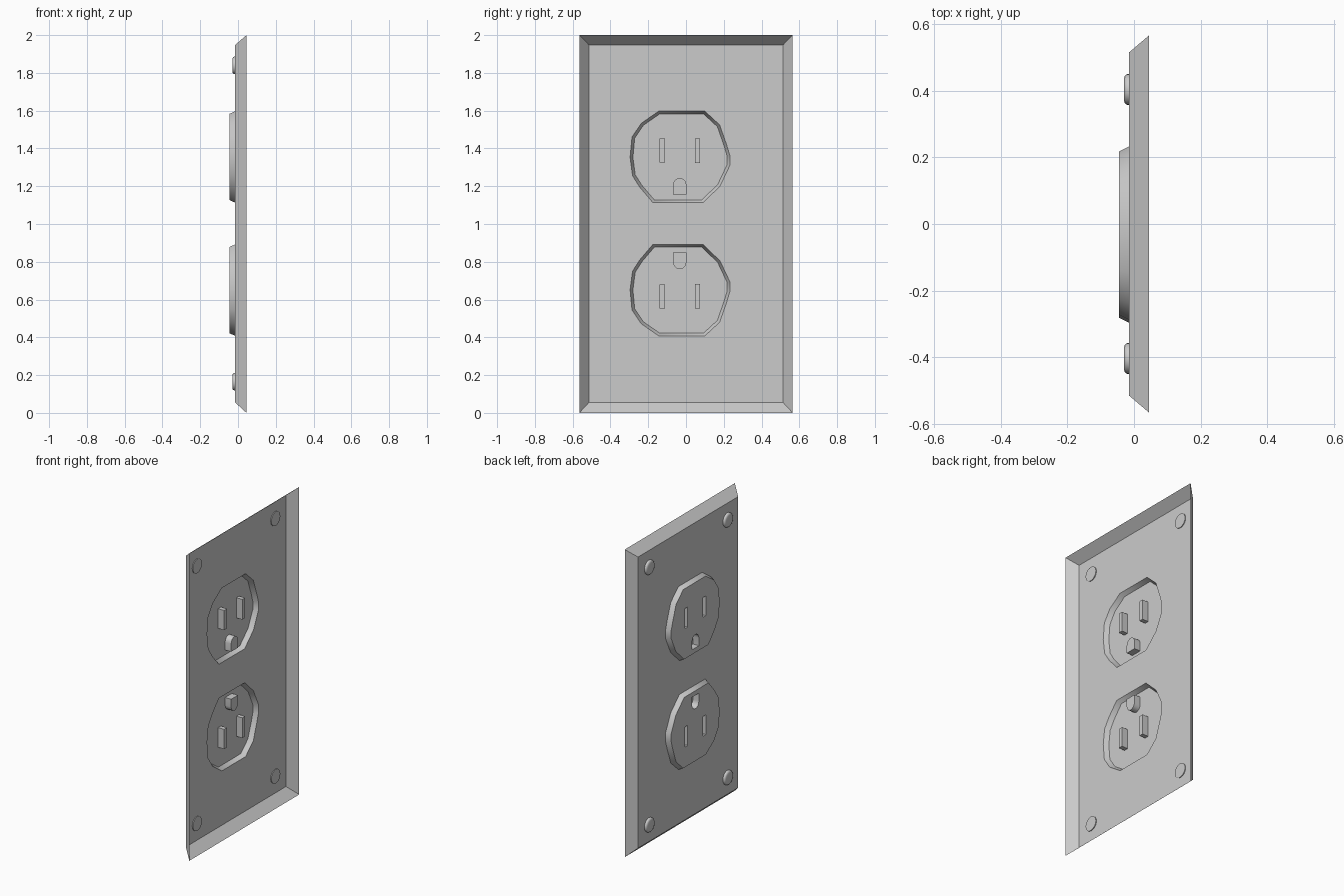
import bpy, bmesh, math
from mathutils import Matrix

if "Cube" in bpy.data.objects:
    bpy.data.objects.remove(bpy.data.objects["Cube"])

FACE_X, OUTLET_X, BACK_X = -0.015, -0.045, 0.045
MIRROR_Z = 2.005            # lower outlet: z -> MIRROR_Z - z
CY, CZ = -0.033, 1.355      # centre of the upper outlet

# Outline of the upper outlet (y, z)
OUTLINE = [(-0.145, 1.597), (0.10, 1.597), (0.178, 1.525), (0.215, 1.42), (0.232, 1.363),
           (0.232, 1.31), (0.18, 1.20), (0.09, 1.113), (-0.175, 1.113), (-0.245, 1.195),
           (-0.283, 1.255), (-0.296, 1.353), (-0.286, 1.46), (-0.237, 1.533)]


def flip(pts):
    return [(y, MIRROR_Z - z) for y, z in pts]


def rect(y0, y1, z0, z1):
    return [(y0, z0), (y1, z0), (y1, z1), (y0, z1)]


def add_loop(bm, pts, x):
    vs = [bm.verts.new((x, y, z)) for y, z in pts]
    es = [bm.edges.new((vs[i], vs[(i + 1) % len(vs)])) for i in range(len(vs))]
    return vs, es


def wall(bm, a, b):
    n = len(a)
    for i in range(n):
        j = (i + 1) % n
        bm.faces.new((a[i], a[j], b[j], b[i]))


def fill(bm, edges):
    bmesh.ops.triangle_fill(bm, edges=edges, use_beauty=True, use_dissolve=False,
                            normal=(-1, 0, 0))


def finish(bm, name, angle=None):
    # Orient the open shell so its front looks along -x
    bmesh.ops.recalc_face_normals(bm, faces=bm.faces)
    bm.normal_update()
    front = min(bm.faces, key=lambda f: (round(f.calc_center_median().x, 4), -f.calc_area()))
    if front.normal.x > 0:
        bmesh.ops.reverse_faces(bm, faces=bm.faces)
    me = bpy.data.meshes.new(name)
    bm.to_mesh(me)
    bm.free()
    ob = bpy.data.objects.new(name, me)
    bpy.context.collection.objects.link(ob)
    if angle:
        bpy.ops.object.select_all(action='DESELECT')
        ob.select_set(True)
        bpy.context.view_layer.objects.active = ob
        bpy.ops.object.shade_smooth_by_angle(angle=math.radians(angle))
    return ob


# Cover plate: sloped rim and a flat face with two outlet openings, open at the back
bm = bmesh.new()
outer, _ = add_loop(bm, rect(-0.565, 0.565, 0.0, 2.0), BACK_X)
inner, edges = add_loop(bm, rect(-0.514, 0.514, 0.055, 1.948), FACE_X)
for pts in (OUTLINE, flip(OUTLINE)):
    edges = edges + add_loop(bm, pts, FACE_X)[1]
wall(bm, outer, inner)
fill(bm, edges)
finish(bm, "cover_plate")

# Socket holes of the upper outlet: two slots and an arched ground hole
arch = [(CY + 0.035 * math.cos(t), 1.207 + 0.037 * math.sin(t))
        for t in (math.pi * i / 8 for i in range(9))]
HOLES = [rect(-0.14, -0.111, 1.325, 1.453), rect(0.047, 0.075, 1.322, 1.453),
         arch + [(CY - 0.035, 1.157), (CY + 0.035, 1.157)]]


def outlet(name, place):
    bm = bmesh.new()
    base, _ = add_loop(bm, place(OUTLINE), FACE_X)
    small = [(CY + (y - CY) * 0.943, CZ + (z - CZ) * 0.943) for y, z in OUTLINE]
    rim, edges = add_loop(bm, place(small), OUTLET_X)
    wall(bm, base, rim)
    for hole in HOLES:
        mouth, e = add_loop(bm, place(hole), OUTLET_X)
        floor, _ = add_loop(bm, place(hole), OUTLET_X + 0.043)
        edges = edges + e
        wall(bm, mouth, floor)
        bm.faces.new(floor)
    fill(bm, edges)
    finish(bm, name, 45)


outlet("upper_outlet", lambda p: p)
outlet("lower_outlet", flip)

# Corner screws with rounded heads
PROFILE = [(-0.010, 0.046), (-0.021, 0.046), (-0.027, 0.042), (-0.030, 0.034)]
for zname, z in (("lower", 0.165), ("upper", 1.84)):
    for side, y in (("left", -0.403), ("right", 0.403)):
        bm = bmesh.new()
        rings = []
        for x, r in PROFILE:
            pts = [(y + r * math.cos(i * math.tau / 24), z + r * math.sin(i * math.tau / 24))
                   for i in range(24)]
            rings.append(add_loop(bm, pts, x)[0])
        for a, b in zip(rings, rings[1:]):
            wall(bm, a, b)
        bm.faces.new(rings[0])
        bm.faces.new(rings[-1])
        finish(bm, f"{zname}_{side}_screw", 50)
